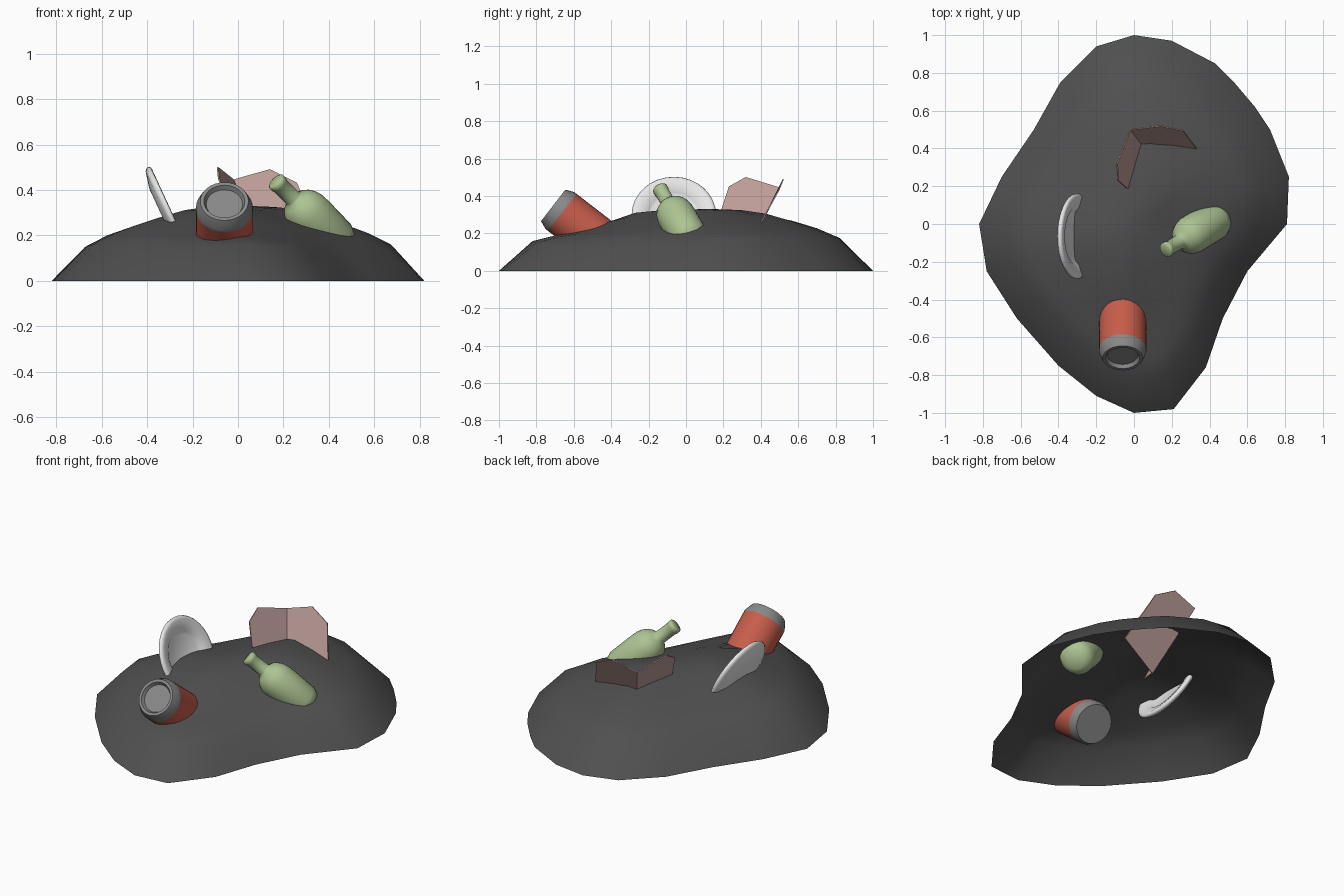
import bpy, bmesh, math
from mathutils import Vector
from mathutils.geometry import intersect_point_line

if "Cube" in bpy.data.objects:
    bpy.data.objects.remove(bpy.data.objects["Cube"])


def material(name, color):
    m = bpy.data.materials.new(name)
    m.use_nodes = True
    m.diffuse_color = (*color, 1)
    m.node_tree.nodes["Principled BSDF"].inputs["Base Color"].default_value = (*color, 1)
    return m


SOIL = material("dark soil", (0.08, 0.08, 0.08))
RED = material("can red", (0.57, 0.11, 0.07))
METAL = material("can metal", (0.25, 0.25, 0.25))
GREEN = material("bottle green", (0.42, 0.55, 0.29))
WHITE = material("plate white", (0.8, 0.8, 0.8))
CARD = material("card pink", (0.5, 0.33, 0.31))


def finish(name, bm, mats, angle=None):
    bmesh.ops.recalc_face_normals(bm, faces=bm.faces)
    mesh = bpy.data.meshes.new(name)
    bm.to_mesh(mesh)
    bm.free()
    for m in mats:
        mesh.materials.append(m)
    obj = bpy.data.objects.new(name, mesh)
    bpy.context.collection.objects.link(obj)
    if angle:
        bpy.ops.object.select_all(action="DESELECT")
        obj.select_set(True)
        bpy.context.view_layer.objects.active = obj
        bpy.ops.object.shade_smooth_by_angle(angle=math.radians(angle))
    return obj


def lathe(name, profile, base, axis, mats, rule=None, angle=35, steps=32):
    """Spin (radius, height) points around an axis that starts at base."""
    bm = bmesh.new()
    verts = [bm.verts.new((r, 0, h)) for r, h in profile]
    edges = [bm.edges.new(pair) for pair in zip(verts, verts[1:])]
    bmesh.ops.spin(bm, geom=verts + edges, cent=(0, 0, 0), axis=(0, 0, 1),
                   angle=math.tau, steps=steps)
    bmesh.ops.remove_doubles(bm, verts=bm.verts, dist=0.0005)
    if rule:
        for f in bm.faces:
            f.material_index = rule(f.calc_center_median().z)
    obj = finish(name, bm, mats, angle)
    turn = Vector(axis).to_track_quat("Z", "Y").to_matrix()
    obj.data.transform(turn.to_4x4())
    obj.location = base
    return obj


# Mound: an open shell whose height grows with distance from its outline
outline = [(0, 1), (.2, .97), (.43, .85), (.53, .75), (.64, .62), (.72, .5),
           (.82, .25), (.81, 0), (.6, -.25), (.47, -.5), (.38, -.76), (.21, -.98),
           (0, -1), (-.2, -.91), (-.4, -.75), (-.62, -.5), (-.78, -.25), (-.82, 0),
           (-.7, .25), (-.53, .5), (-.39, .75), (-.2, .94)]
slope = [(0, 0), (.14, .158), (.2, .192), (.28, .225), (.35, .25), (.45, .282),
         (.59, .322), (.72, .337), (.9, .345)]
rim = [Vector((x, y, 0)) for x, y in outline]
n = len(rim)


def rim_distance(p):
    best = 9
    for i in range(n):
        a, b = rim[i - 1], rim[i]
        t = intersect_point_line(p, a, b)[1]
        best = min(best, (p - a.lerp(b, min(1, max(0, t)))).length)
    return best


def on_mound(p):
    d = rim_distance(p)
    for (d0, z0), (d1, z1) in zip(slope, slope[1:]):
        if d <= d1:
            z = z0 + (z1 - z0) * (d - d0) / (d1 - d0)
            break
    # slight sag under the can
    sag = .045 * math.exp(-(p.x ** 2 + (p.y + .58) ** 2) / .05)
    return p.x, p.y, z - sag * min(1, z * 5)


bm = bmesh.new()
loops = [[bm.verts.new(on_mound(p * s)) for p in rim]
         for s in (1, .82, .7, .57, .44, .3, .15)]
for low, high in zip(loops, loops[1:]):
    for i in range(n):
        bm.faces.new((low[i], low[i - 1], high[i - 1], high[i]))
peak = bm.verts.new(on_mound(Vector()))
for i in range(n):
    bm.faces.new((loops[-1][i], loops[-1][i - 1], peak))
finish("mound", bm, [SOIL], 60)

# Can: flat metal bottom, red body, metal top with recessed lid
length = .37
can_profile = [(0, 0), (.112, 0), (.125, .035), (.125, .062)]
can_profile += [(r, length - h) for r, h in
                ((.125, .062), (.125, .045), (.106, 0), (.09, 0), (.08, .02), (0, .02))]
can_axis = Vector((0, -.79, .61)).normalized()
lathe("can", can_profile, Vector((-.06, -.71, .35)) - can_axis * length, can_axis,
      [METAL, RED], lambda h: int(.062 < h < length - .062))

# Bottle: rounded base, full body, abrupt shoulder, straight neck
bottle_axis = Vector((-.65, -.39, .65)).normalized()
bottle_profile = [(0, 0), (.055, .005), (.085, .025), (.1, .06), (.103, .2), (.102, .25),
                  (.095, .28), (.082, .305), (.064, .325), (.041, .337), (.038, .345),
                  (.038, .43), (.041, .434), (.041, .455), (.036, .46), (0, .46)]
lathe("bottle", bottle_profile, Vector((.165, -.14, .44)) - bottle_axis * .46,
      bottle_axis, [GREEN], angle=50)

# Plate: thick rounded dish on its edge
plate_axis = Vector((.91, 0, .42)).normalized()
plate_profile = [(0, .002), (.125, .002), (.14, .01), (.155, .022), (.205, .034),
                 (.22, .032), (.226, .024), (.224, .014), (.212, .004), (.15, -.01),
                 (.13, -.013), (0, -.013)]
lathe("plate", plate_profile, Vector((-.305, -.065, .295)) - plate_axis * .018,
      plate_axis, [WHITE], angle=60)

# Folded card: two cut-corner panels sharing one fold
bm = bmesh.new()
fold_top, fold_bottom = [bm.verts.new(p) for p in ((-.02, .5, .445), (.125, .305, .06))]
right_side = [(.14, .52, .49), (.26, .495, .43), (.365, .355, .175)]
left_side = [(-.09, .32, .5), (-.085, .23, .45), (-.04, .19, .33), (.07, .17, .1)]
for side in (right_side, left_side):
    bm.faces.new([fold_top] + [bm.verts.new(p) for p in side] + [fold_bottom])
card = finish("folded_card", bm, [CARD])
thick = card.modifiers.new("thickness", "SOLIDIFY")
thick.thickness = .007
thick.offset = 0
